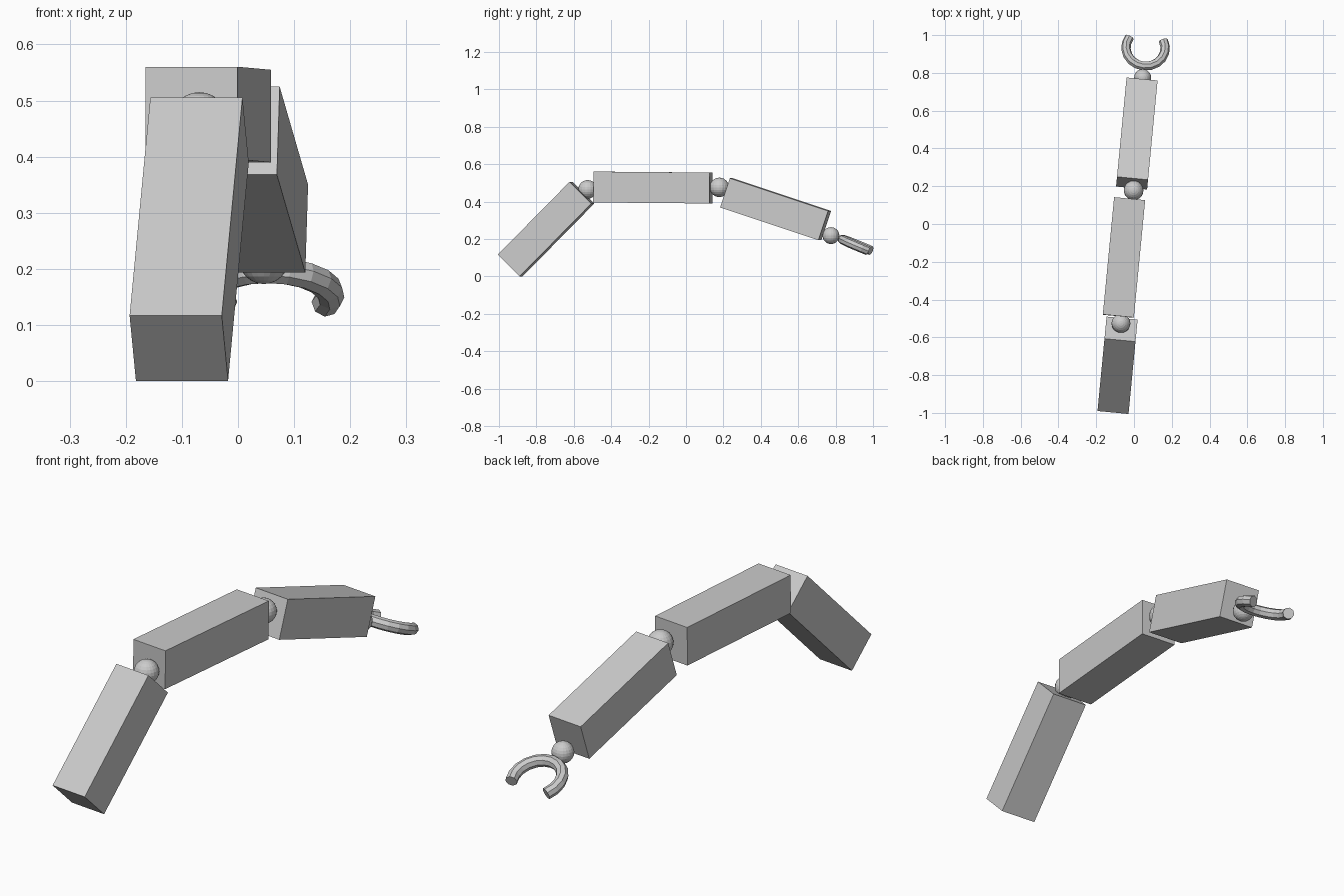
import bpy
from math import radians, sin, cos

if "Cube" in bpy.data.objects:
    bpy.data.objects.remove(bpy.data.objects["Cube"])

YAW = radians(-5.5)   # the whole arm is turned slightly about z


def arm_box(name, centre, length, pitch):
    bpy.ops.mesh.primitive_cube_add(size=1, location=centre,
                                    rotation=(radians(pitch), 0, YAW))
    ob = bpy.context.object
    ob.name = name
    ob.scale = (0.165, length, 0.165)


def joint_ball(name, centre, radius):
    bpy.ops.mesh.primitive_uv_sphere_add(segments=20, ring_count=12,
                                         radius=radius, location=centre)
    bpy.context.object.name = name


# Three arm segments
arm_box("base_segment", (-0.087, -0.748, 0.253), 0.547, 45.3)
arm_box("middle_segment", (-0.053, -0.177, 0.475), 0.624, -0.5)
arm_box("fore_segment", (0.015, 0.479, 0.359), 0.556, -18.3)

# Ball joints
joint_ball("shoulder_joint", (-0.069, -0.526, 0.465), 0.05)
joint_ball("elbow_joint", (-0.002, 0.178, 0.476), 0.052)
joint_ball("wrist_joint", (0.046, 0.775, 0.218), 0.045)

# Open C-shaped claw, an arc swept with an octagonal section
N, R = 12, 0.104
curve = bpy.data.curves.new("claw", 'CURVE')
curve.dimensions = '3D'
curve.bevel_depth = 0.025
curve.bevel_resolution = 2
curve.use_fill_caps = True
spline = curve.splines.new('POLY')
spline.use_smooth = False
spline.points.add(N)
for i, p in enumerate(spline.points):
    a = radians(150 + 240 * i / N)
    p.co = (R * cos(a), R * sin(a), 0, 1)
claw = bpy.data.objects.new("claw", curve)
claw.location = (0.061, 0.932, 0.158)
claw.rotation_euler = (radians(-22.5), 0, YAW)
bpy.context.collection.objects.link(claw)
